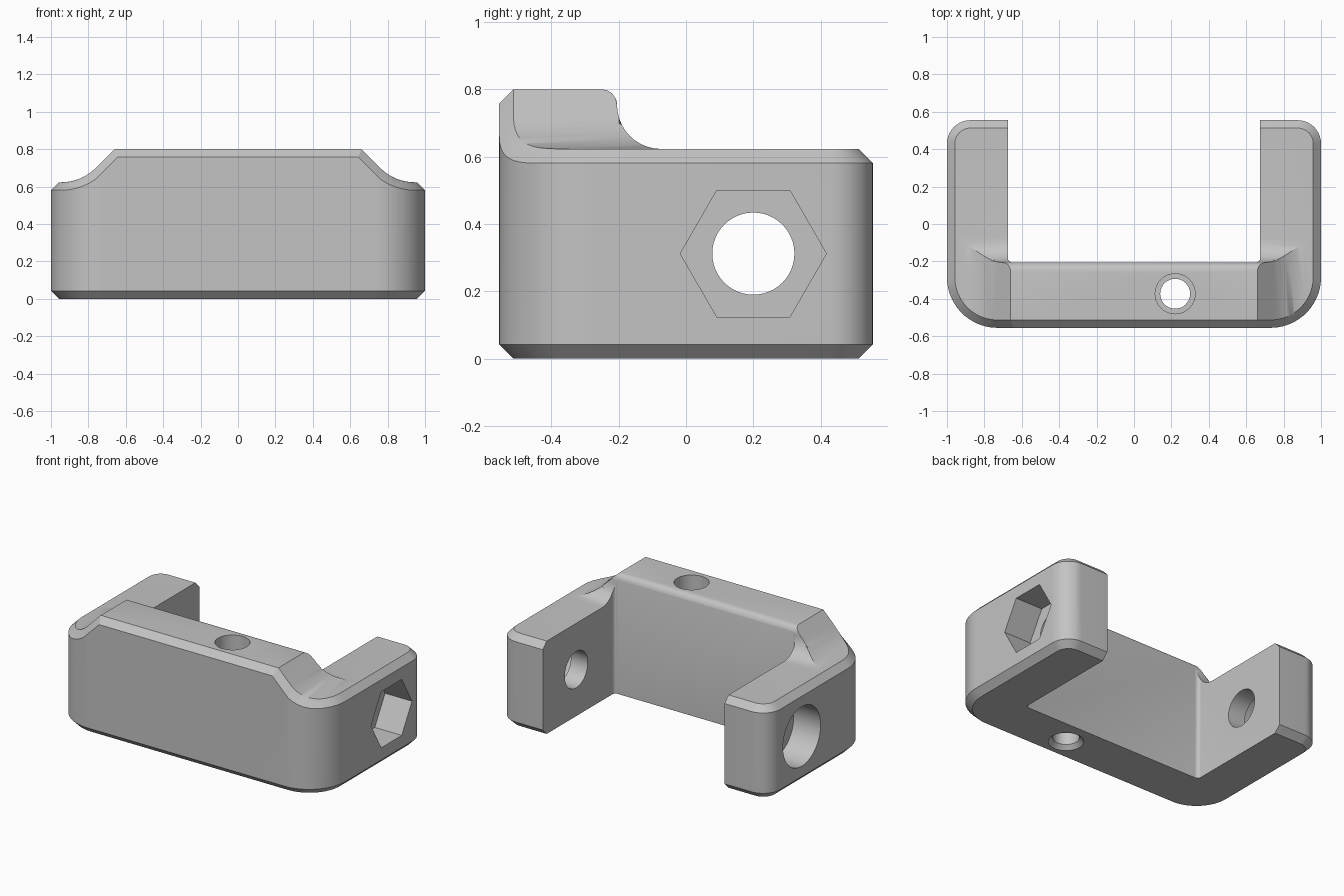
import bpy, bmesh, math

if "Cube" in bpy.data.objects:
    bpy.data.objects.remove(bpy.data.objects["Cube"])

HX, HY = 1.0, 0.555            # half sizes of the footprint
RF, RB = 0.27, 0.125           # front and back corner radii
IX, IY, RI = 0.675, -0.206, 0.025   # inner cavity side, wall and corner fillet
C = 0.042                      # chamfer size
TOP, ARM = 0.80, 0.623         # wall and arm heights
X0, X1, X2, R = 0.66, 0.761, 0.945, 0.26   # shoulder: slope start, arc start, arc end, arc radius

grey = bpy.data.materials.new("light grey")
grey.diffuse_color = (0.55, 0.55, 0.55, 1)
grey.use_nodes = True
grey.node_tree.nodes["Principled BSDF"].inputs["Base Color"].default_value = grey.diffuse_color


# ---- height profiles -------------------------------------------------
def shoulder(x):
    """Height and slope of the shoulder at distance x from the middle."""
    if x < X1:
        return TOP - (x - X0), 1.0
    if x < X2:
        s = math.sqrt(R * R - (X2 - x) ** 2)
        return ARM + R - s, (X2 - x) / s
    return ARM, 0.0


def shoulder_x(z):
    if z > 0.699:
        return X0 + TOP - z
    return X2 - math.sqrt(max(0, R * R - (ARM + R - z) ** 2))


def back_height(y):
    """Rounded top edge of the wall, then a hollow fillet down to the arms."""
    if y < -0.25:
        return TOP
    if y < -0.205:
        return 0.755 + math.sqrt(max(0, 0.045 ** 2 - (y + 0.25) ** 2))
    if y < -0.075:
        return 0.755 - 0.132 * math.sqrt(max(0, 1 - ((y + 0.075) / 0.13) ** 2))
    return ARM


def edge_drop(x, y):
    """Chamfer drop, from the distance to the outer outline."""
    r = RF if y < 0 else RB
    qx, qy = abs(x) - HX + r, abs(y) - HY + r
    d = r - min(max(qx, qy), 0) - math.hypot(max(qx, 0), max(qy, 0))
    return min(C, max(0, C - d))


def top_height(x, y):
    drop = edge_drop(x, y)
    h, slope = shoulder(abs(x))
    k = math.sqrt(1 + slope * slope) if y < 0 else 1
    return min(back_height(y) - drop, max(h, ARM) - drop * k)


# ---- outlines --------------------------------------------------------
def arc(cx, cy, r, a, b, n):
    return [(cx + r * math.cos(math.radians(a + (b - a) * i / n)),
             cy + r * math.sin(math.radians(a + (b - a) * i / n))) for i in range(n + 1)]


def both_sides(half):
    return half + [(-x, y) for x, y in reversed(half)]


def outer_path(d):
    return both_sides([(IX, HY - d)]
                      + arc(HX - RB, HY - RB, RB - d, 90, 0, 10)
                      + arc(HX - RF, -HY + RF, RF - d, 0, -90, 20))


def bracket():
    bm = bmesh.new()
    outer = [bm.verts.new((x, y, 0)) for x, y in outer_path(0)]
    inset = [bm.verts.new((x, y, 0)) for x, y in outer_path(C)]
    inner = [bm.verts.new((x, y, 0)) for x, y in
             both_sides(arc(IX - RI, IY + RI, RI, 0, -90, 5))]
    for i in range(len(outer) - 1):
        bm.faces.new((outer[i], outer[i + 1], inset[i + 1], inset[i]))
    bm.faces.new(inset + inner[::-1])

    # slice the footprint where the height profiles bend
    steps = [(-0.25 + 0.045 * math.sin(math.pi / 8 * i)) for i in range(5)]
    steps += [-0.075 - 0.13 * math.cos(math.pi / 20 * i) for i in range(1, 11)]
    cuts = [((0, y, 0), (0, 1, 0)) for y in steps]
    xs = [shoulder_x(back_height(y)) for y in steps] + [X0 - 0.0174, X1]
    cuts += [((s * x, 0, 0), (1, 0, 0)) for x in xs for s in (1, -1)]
    for co, no in cuts:
        bmesh.ops.bisect_plane(bm, geom=bm.verts[:] + bm.edges[:] + bm.faces[:],
                               dist=1e-5, plane_co=co, plane_no=no)

    # run the crease along the cell diagonals
    for f in bm.faces[:]:
        on = [v for v in f.verts if X0 < abs(v.co.x) < X2 + 0.001 and v.co.y < -0.07
              and abs(shoulder(abs(v.co.x))[0] - back_height(v.co.y)) < 1e-4]
        if len(f.verts) == 4 and len(on) == 2 and not bm.edges.get(on):
            bmesh.utils.face_split(f, on[0], on[1])

    # thicken into a solid and shape the top and bottom
    lower = bm.verts[:]
    ext = bmesh.ops.extrude_face_region(bm, geom=bm.faces[:])["geom"]
    upper = [g for g in ext if isinstance(g, bmesh.types.BMVert)]
    for v in lower:
        v.co.z = edge_drop(v.co.x, v.co.y)
    for v in upper:
        v.co.z = top_height(v.co.x, v.co.y)
    bmesh.ops.triangulate(bm, faces=bm.faces[:])
    bmesh.ops.dissolve_limit(bm, angle_limit=math.radians(0.2),
                             verts=bm.verts[:], edges=bm.edges[:])
    bmesh.ops.recalc_face_normals(bm, faces=bm.faces[:])
    return add_object("bracket", bm)


def add_object(name, bm):
    me = bpy.data.meshes.new(name)
    bm.to_mesh(me)
    bm.free()
    me.materials.append(grey)
    ob = bpy.data.objects.new(name, me)
    bpy.context.collection.objects.link(ob)
    return ob


def drill(target, axis, centre, profile, n):
    """Cut a hole given as (position along axis, radius) steps."""
    bm = bmesh.new()
    rings = []
    for t, r in profile:
        ring = []
        for i in range(n):
            a = 2 * math.pi * i / n
            u, v = centre[0] + r * math.cos(a), centre[1] + r * math.sin(a)
            ring.append(bm.verts.new((t, u, v) if axis == "x" else (u, v, t)))
        rings.append(ring)
    for a, b in zip(rings, rings[1:]):
        for i in range(n):
            j = (i + 1) % n
            bm.faces.new((a[i], a[j], b[j], b[i]))
    bm.faces.new(rings[0])
    bm.faces.new(rings[-1])
    bmesh.ops.recalc_face_normals(bm, faces=bm.faces[:])
    cutter = add_object("hole_cutter", bm)
    cutter.hide_render = True
    mod = target.modifiers.new("hole", "BOOLEAN")
    mod.operation, mod.solver, mod.object = "DIFFERENCE", "EXACT", cutter
    bpy.context.view_layer.objects.active = target
    bpy.ops.object.modifier_apply(modifier=mod.name)
    bpy.data.objects.remove(cutter)


body = bracket()
# cross bore through both arms, nut pocket on the right, round recess on the left
drill(body, "x", (0.2, 0.312), [(-1.1, 0.122), (1.1, 0.122)], 48)
drill(body, "x", (0.2, 0.312), [(0.8, 0.217), (1.1, 0.217)], 6)
drill(body, "x", (0.2, 0.312), [(-1.1, 0.2), (-0.8, 0.2)], 48)
# stepped hole down through the wall, chamfered underneath
drill(body, "z", (0.22, -0.373),
      [(-0.02, 0.127), (0.027, 0.08), (0.4, 0.08), (0.4, 0.107), (1.0, 0.107)], 40)

bpy.ops.object.select_all(action="DESELECT")
body.select_set(True)
bpy.context.view_layer.objects.active = body
bpy.ops.object.shade_smooth_by_angle(angle=math.radians(25))
